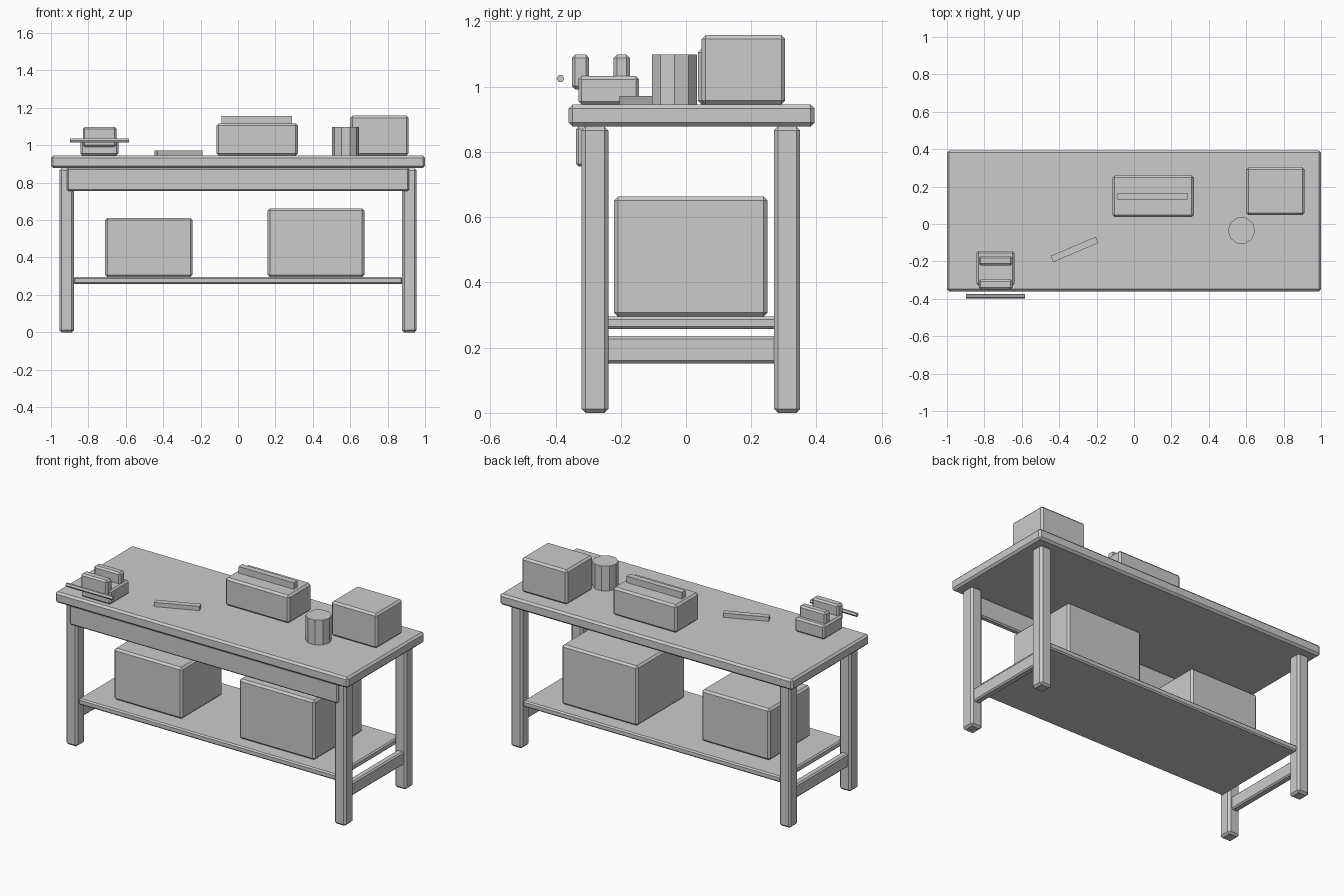
import bpy
from math import radians

old = bpy.data.objects.get("Cube")
if old:
    bpy.data.objects.remove(old, do_unlink=True)

grey = bpy.data.materials.new("plain_grey")
grey.use_nodes = True
grey.diffuse_color = (0.6, 0.6, 0.6, 1)
grey.node_tree.nodes["Principled BSDF"].inputs["Base Color"].default_value = grey.diffuse_color


def finish(name, bevel=0.0):
    ob = bpy.context.object
    ob.name = name
    ob.data.materials.append(grey)
    if bevel:
        mod = ob.modifiers.new("chamfer", 'BEVEL')
        mod.width = bevel
        mod.segments = 1
    return ob


def box(name, xs, ys, zs, bevel=0.012, turn=0.0):
    """Chamfered block given by its extent along each axis."""
    spans = (xs, ys, zs)
    bpy.ops.mesh.primitive_cube_add(size=1, location=[(a + b) / 2 for a, b in spans],
                                    rotation=(0, 0, turn))
    ob = bpy.context.object
    ob.scale = [b - a for a, b in spans]
    bpy.ops.object.transform_apply(location=False, rotation=False, scale=True)
    return finish(name, bevel)


def cylinder(name, sides, radius, length, location, rotation=(0, 0, 0)):
    bpy.ops.mesh.primitive_cylinder_add(vertices=sides, radius=radius, depth=length,
                                        location=location, rotation=rotation)
    return finish(name)


TOP = 0.945
SHELF = 0.295

# Bench frame
box("bench_top", (-1, 1), (-0.36, 0.394), (0.878, TOP))
box("front_apron", (-0.915, 0.915), (-0.337, -0.3), (0.755, 0.878), 0.008)
box("lower_shelf", (-0.88, 0.88), (-0.3, 0.335), (0.257, SHELF), 0.008)
for side, s in (("left", 1), ("right", -1)):
    leg_x = sorted((s * 0.877, s * 0.955))
    box(f"front_{side}_leg", leg_x, (-0.32, -0.238), (0, 0.878))
    box(f"back_{side}_leg", leg_x, (0.27, 0.35), (0, 0.878))
    box(f"{side}_stretcher", sorted((s * 0.895, s * 0.94)), (-0.245, 0.277), (0.152, 0.235), 0.008)

# Crates on the shelf
box("small_crate", (-0.71, -0.243), (-0.2, 0.2), (SHELF, 0.612))
box("large_crate", (0.158, 0.676), (-0.22, 0.25), (SHELF, 0.663))

# Items on the bench top
box("storage_box", (0.6, 0.912), (0.048, 0.304), (TOP, 1.158))
box("toolbox", (-0.115, 0.32), (0.037, 0.26), (TOP, 1.117))
box("toolbox_handle", (-0.088, 0.29), (0.13, 0.166), (1.105, 1.157), 0)
cylinder("tin_can", 10, 0.073, 0.153, (0.575, -0.035, TOP + 0.0765), (0, 0, radians(90)))
box("chisel", (-0.449, -0.187), (-0.154, -0.118), (TOP, 0.971), 0, radians(23))

# Bench vise
box("vise_base", (-0.842, -0.64), (-0.33, -0.144), (TOP, 1.032), 0.01)
box("vise_front_jaw", (-0.83, -0.65), (-0.35, -0.297), (0.992, 1.098), 0.01)
box("vise_rear_jaw", (-0.83, -0.65), (-0.222, -0.172), (0.992, 1.098), 0.01)
cylinder("vise_bar", 6, 0.012, 0.317, (-0.741, -0.385, 1.025), (0, radians(90), 0))
